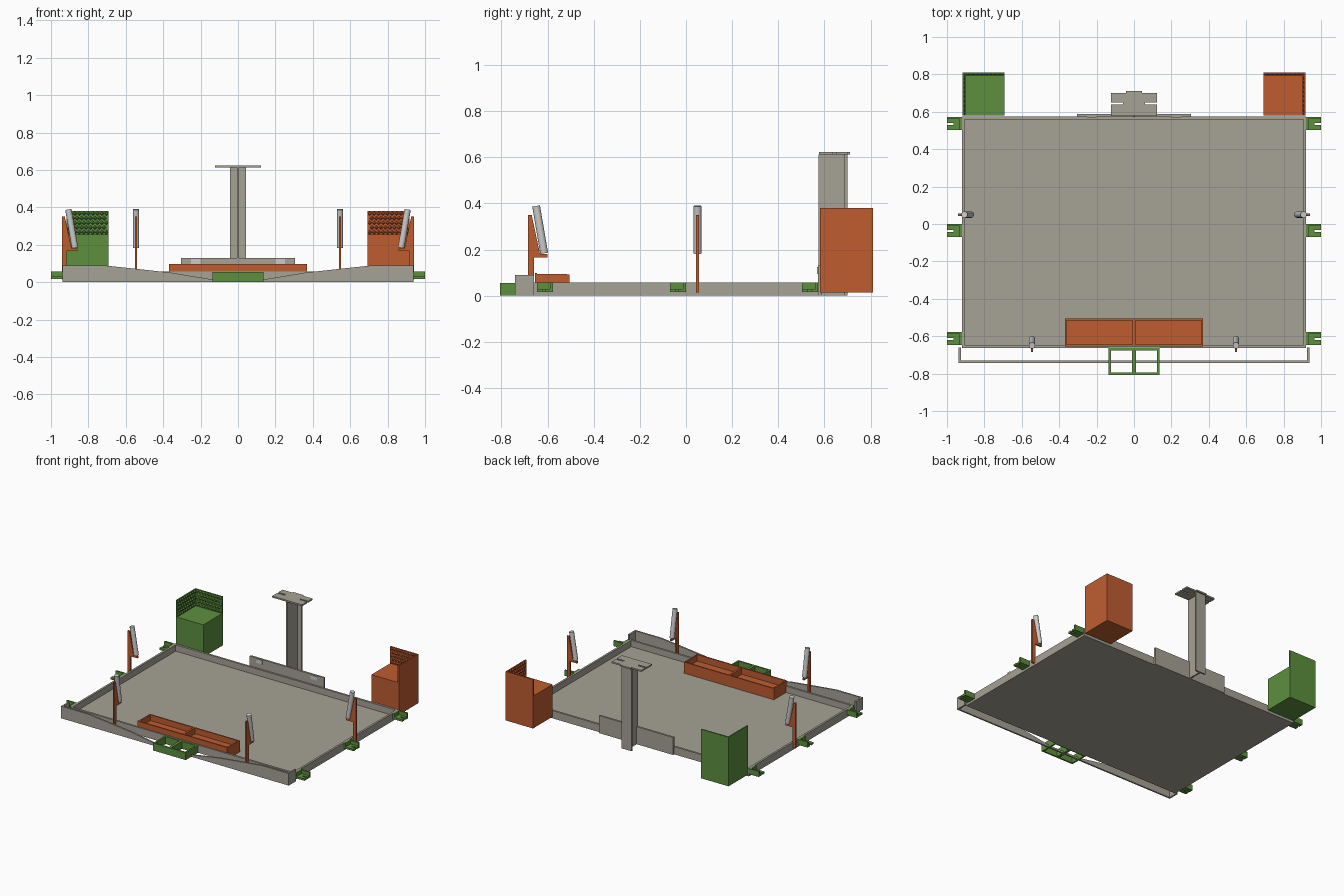
import bpy, bmesh, math
from mathutils import Vector, Matrix

if "Cube" in bpy.data.objects:
    bpy.data.objects.remove(bpy.data.objects["Cube"])


def material(name, rgb):
    m = bpy.data.materials.new(name)
    m.diffuse_color = (*rgb, 1)
    m.use_nodes = True
    m.node_tree.nodes["Principled BSDF"].inputs["Base Color"].default_value = m.diffuse_color
    return m


TAN = material("tan", (0.38, 0.36, 0.30))
GREEN = material("green", (0.11, 0.28, 0.05))
ORANGE = material("orange", (0.52, 0.11, 0.03))


def finish(name, bm, mat=None):
    bmesh.ops.recalc_face_normals(bm, faces=bm.faces)
    me = bpy.data.meshes.new(name)
    bm.to_mesh(me)
    bm.free()
    if mat:
        me.materials.append(mat)
    ob = bpy.data.objects.new(name, me)
    bpy.context.collection.objects.link(ob)
    return ob


def box(bm, x0, x1, y0, y1, z0, z1):
    m = Matrix.Translation(((x0 + x1) / 2, (y0 + y1) / 2, (z0 + z1) / 2))
    s = Matrix.Diagonal((abs(x1 - x0), abs(y1 - y0), abs(z1 - z0), 1))
    bmesh.ops.create_cube(bm, size=1, matrix=m @ s)


def boxes(name, mat, *dims):
    bm = bmesh.new()
    for d in dims:
        box(bm, *d)
    return finish(name, bm, mat)


def prism(bm, pts, offset):
    # extrude a closed outline of 3D points by a vector
    f = bm.faces.new([bm.verts.new(p) for p in pts])
    r = bmesh.ops.extrude_face_region(bm, geom=[f])
    vs = [v for v in r["geom"] if isinstance(v, bmesh.types.BMVert)]
    bmesh.ops.translate(bm, verts=vs, vec=Vector(offset))


# main tray: floor and four walls
X, Y0, Y1, H, T = 0.92, -0.663, 0.575, 0.057, 0.015
boxes("tray", TAN,
      (-X, X, Y0, Y1, 0, 0.01),
      (-X, -X + T, Y0, Y1, 0.01, H), (X - T, X, Y0, Y1, 0.01, H),
      (-X + T, X - T, Y0, Y0 + T, 0.01, H), (-X + T, X - T, Y1 - T, Y1, 0.01, H))

# front bumper: thin wall dipping to the middle, with returns at both ends
bm = bmesh.new()
half = [(0.937, 0.09), (0.72, 0.09), (0.56, 0.073), (0.36, 0.051), (0.135, 0.014)]
top = half + [(-x, z) for x, z in reversed(half)]
outline = [(0.937, 0)] + top + [(-0.937, 0)]
prism(bm, [(x, -0.742, z) for x, z in outline], (0, 0.012, 0))
for s in (-1, 1):
    box(bm, s * 0.925, s * 0.937, -0.73, Y0 + 0.004, 0, 0.09)
finish("front_bumper", bm, TAN)

# open frame in front of the bumper
boxes("front_frame", GREEN,
      (-0.135, 0.135, -0.807, -0.795, 0, 0.055),
      (-0.135, 0.135, -0.675, Y0, 0, 0.055),
      (-0.135, -0.123, -0.795, -0.675, 0, 0.055),
      (0.123, 0.135, -0.795, -0.675, 0, 0.055),
      (-0.01, 0.01, -0.795, -0.675, 0, 0.055))

# two-compartment trough along the front edge
boxes("front_trough", ORANGE,
      (-0.37, 0.37, -0.655, -0.505, 0.01, 0.05),
      (-0.37, 0.37, -0.655, -0.645, 0.05, 0.098),
      (-0.37, 0.37, -0.515, -0.505, 0.05, 0.093),
      (-0.37, -0.36, -0.645, -0.515, 0.05, 0.094),
      (0.36, 0.37, -0.645, -0.515, 0.05, 0.094),
      (-0.007, 0.007, -0.645, -0.515, 0.05, 0.094))

# slotted side clips
for s, side in ((-1, "left"), (1, "right")):
    for i, y in enumerate((-0.647, -0.07, 0.503)):
        a, b = s * X, s * 1.0
        boxes(f"{side}_clip_{i + 1}", GREEN,
              (a, b, y + 0.058, y + 0.07, 0.016, H),
              (a, s * 0.934, y, y + 0.058, 0.016, H),
              (s * 0.934, s * 0.965, y, y + 0.058, 0.016, 0.03),
              (s * 0.965, b, y, y + 0.026, 0.016, 0.03),
              (s * 0.965, b, y + 0.038, y + 0.058, 0.016, 0.03))

# rear corner bins: low block, two tall outer walls studded on the inside
for s, side, mat in ((-1, "left", GREEN), (1, "right", ORANGE)):
    xi, xo, yf, yb, zl, zt = 0.692, 0.917, 0.58, 0.81, 0.255, 0.38
    bm = bmesh.new()
    box(bm, s * xi, s * xo, yf, yb, 0.015, zl)
    box(bm, s * xi, s * xo, yb - 0.009, yb, zl, zt)
    box(bm, s * (xo - 0.009), s * xo, yf, yb - 0.009, zl, zt)
    n, rows = 9, 5
    for r in range(rows):
        z = zl + (r + 0.5) * (zt - zl) / rows
        for c in range(n - r % 2):
            t = (c + 0.5 + 0.5 * (r % 2)) / n
            for centre, turn in (
                    ((s * (xi + t * (xo - xi - 0.009)), yb - 0.013, z), Matrix.Rotation(math.pi / 2, 4, 'X')),
                    ((s * (xo - 0.013), yf + t * (yb - yf - 0.009), z), Matrix.Rotation(-s * math.pi / 2, 4, 'Y'))):
                bmesh.ops.create_cone(bm, cap_ends=True, segments=4, radius1=0.0125,
                                      radius2=0.005, depth=0.008,
                                      matrix=Matrix.Translation(centre) @ turn)
    finish(f"{side}_corner_bin", bm, mat)

# back board with two small pads
boxes("back_board", TAN, (-0.305, 0.305, 0.573, 0.588, 0.0, 0.13))
for s, side in ((-1, "left"), (1, "right")):
    boxes(f"{side}_board_pad", None, (s * 0.2, s * 0.25, 0.569, 0.573, 0.095, 0.125))

# T-section mast
boxes("mast", TAN,
      (-0.042, 0.042, 0.688, 0.70, 0.0, 0.613),
      (-0.006, 0.006, 0.575, 0.688, 0.0, 0.613))

# slotted plate on top of the mast
bm = bmesh.new()
half = [(0.123, 0.577), (0.123, 0.638), (0.06, 0.638), (0.06, 0.65),
        (0.123, 0.65), (0.123, 0.70), (0.042, 0.70), (0.042, 0.711)]
plate = half + [(-x, y) for x, y in reversed(half)]
prism(bm, [(x, y, 0.612) for x, y in plate], (0, 0, 0.011))
finish("mast_plate", bm, TAN)

# four brackets on the tray edge, each holding a tilted tube
PROFILE = [(0.022, 0.015), (0.022, 0.35), (0.006, 0.35), (-0.03, 0.18), (-0.062, 0.18),
           (-0.062, 0.166), (-0.004, 0.166), (-0.004, 0.015)]
PLACES = [("front_left", (-0.545, Y0), (0, -1)), ("front_right", (0.545, Y0), (0, -1)),
          ("side_left", (-X, 0.05), (-1, 0)), ("side_right", (X, 0.05), (1, 0))]
for name, (px, py), (ox, oy) in PLACES:
    across = Vector((-oy, ox, 0))

    def at(u, z):
        return Vector((px + ox * u, py + oy * u, z))

    bm = bmesh.new()
    prism(bm, [at(u, z) - across * 0.006 for u, z in PROFILE], across * 0.012)
    finish(f"{name}_bracket", bm, ORANGE)

    low, high = at(-0.048, 0.184), at(-0.013, 0.389)
    axis = high - low
    bm = bmesh.new()
    m = Matrix.Translation((low + high) / 2) @ axis.to_track_quat('Z', 'Y').to_matrix().to_4x4()
    bmesh.ops.create_cone(bm, cap_ends=True, segments=24, radius1=0.017, radius2=0.017,
                          depth=axis.length, matrix=m)
    tube = finish(f"{name}_tube", bm)
    bpy.ops.object.select_all(action='DESELECT')
    tube.select_set(True)
    bpy.context.view_layer.objects.active = tube
    bpy.ops.object.shade_smooth_by_angle()
